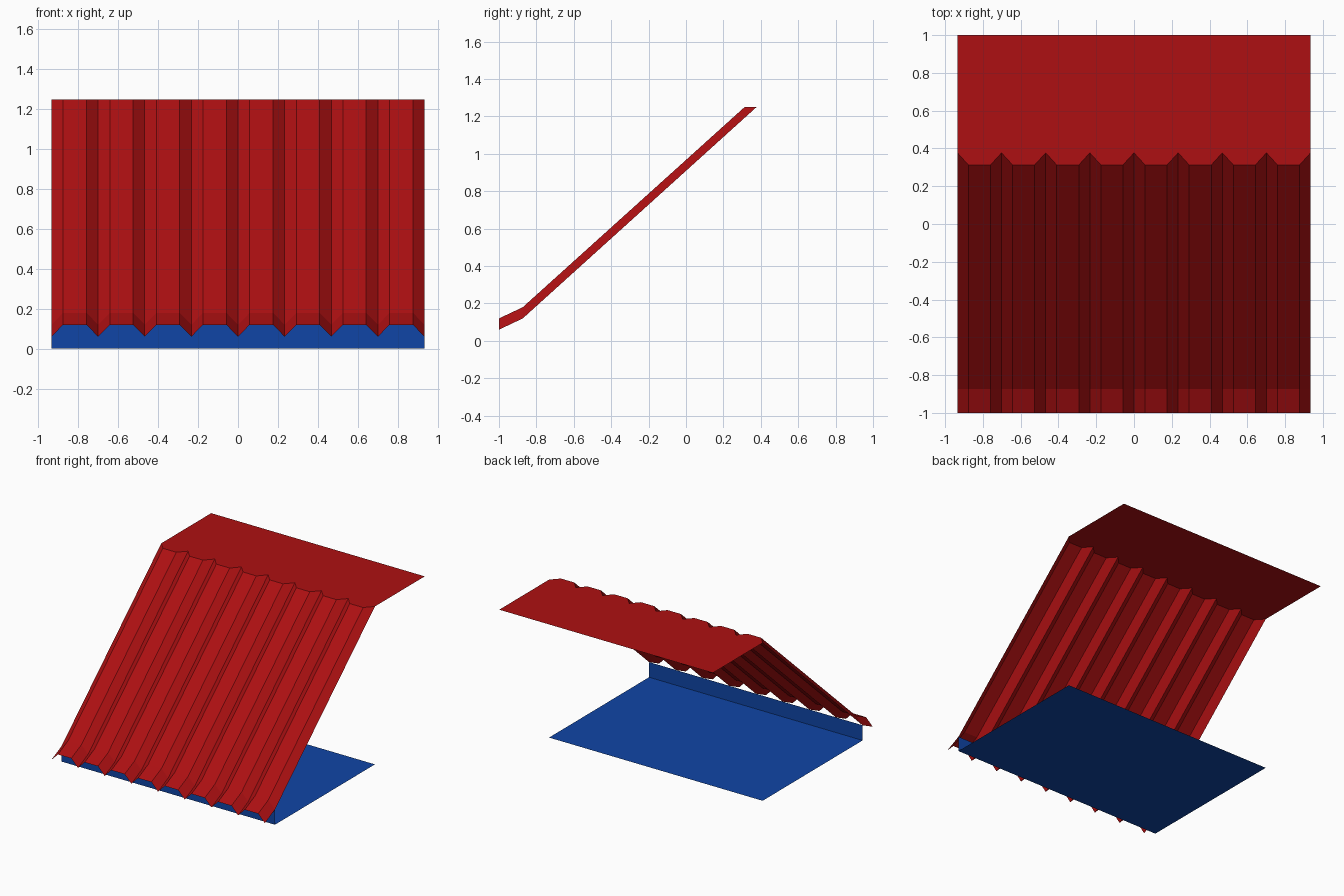
import bpy

if "Cube" in bpy.data.objects:
    bpy.data.objects.remove(bpy.data.objects["Cube"])

W = 0.935            # half width
RIBS = 8
PITCH = 2 * W / RIBS
EAVE_Y, KINK_Y, RIDGE_Y, BACK_Y = -1.0, -0.873, 0.377, 1.0
RIB = 0.06           # rib height
TOP_Z = 1.25


def material(name, color):
    mat = bpy.data.materials.new(name)
    mat.diffuse_color = color
    mat.use_nodes = True
    mat.node_tree.nodes["Principled BSDF"].inputs["Base Color"].default_value = mat.diffuse_color
    return mat


red = material("red_sheet", (0.42, 0.005, 0.006, 1))
blue = material("blue_sheet", (0.005, 0.06, 0.38, 1))


def sheet(name, rows, mat):
    """Skin a grid of quads between equally long rows of points."""
    n = len(rows[0])
    verts = [p for row in rows for p in row]
    faces = [(r * n + i, r * n + i + 1, (r + 1) * n + i + 1, (r + 1) * n + i)
             for r in range(len(rows) - 1) for i in range(n - 1)]
    mesh = bpy.data.meshes.new(name)
    mesh.from_pydata(verts, [], faces)
    mesh.materials.append(mat)
    obj = bpy.data.objects.new(name, mesh)
    bpy.context.collection.objects.link(obj)
    return obj


# Corrugation cross-section: (x, raised 0/1) for each rib, closed by a valley
profile = [(-W + (k + f) * PITCH, up)
           for k in range(RIBS) for f, up in ((0, 0), (0.25, 1), (0.75, 1))]
profile.append((W, 0))

# Sloping corrugated roof with a shallower eave, cut level at the top
eave = [(x, EAVE_Y, 0.06 + RIB * up) for x, up in profile]
kink = [(x, KINK_Y, 0.12 + RIB * up) for x, up in profile]
ridge = [(x, RIDGE_Y - 0.064 * up, TOP_Z) for x, up in profile]
sheet("corrugated_roof", [eave, kink, ridge], red)

# Flat top deck, its front edge following the ribs
back = [(x, BACK_Y, TOP_Z) for x, up in profile]
sheet("top_deck", [ridge, back], red)


# Base floor and low wall under the eave
def line(y, z):
    return [(-W, y, z), (W, y, z)]


sheet("base_floor", [line(KINK_Y, 0), line(RIDGE_Y, 0)], blue)
sheet("front_wall", [line(KINK_Y, 0), line(KINK_Y, 0.12)], blue)
